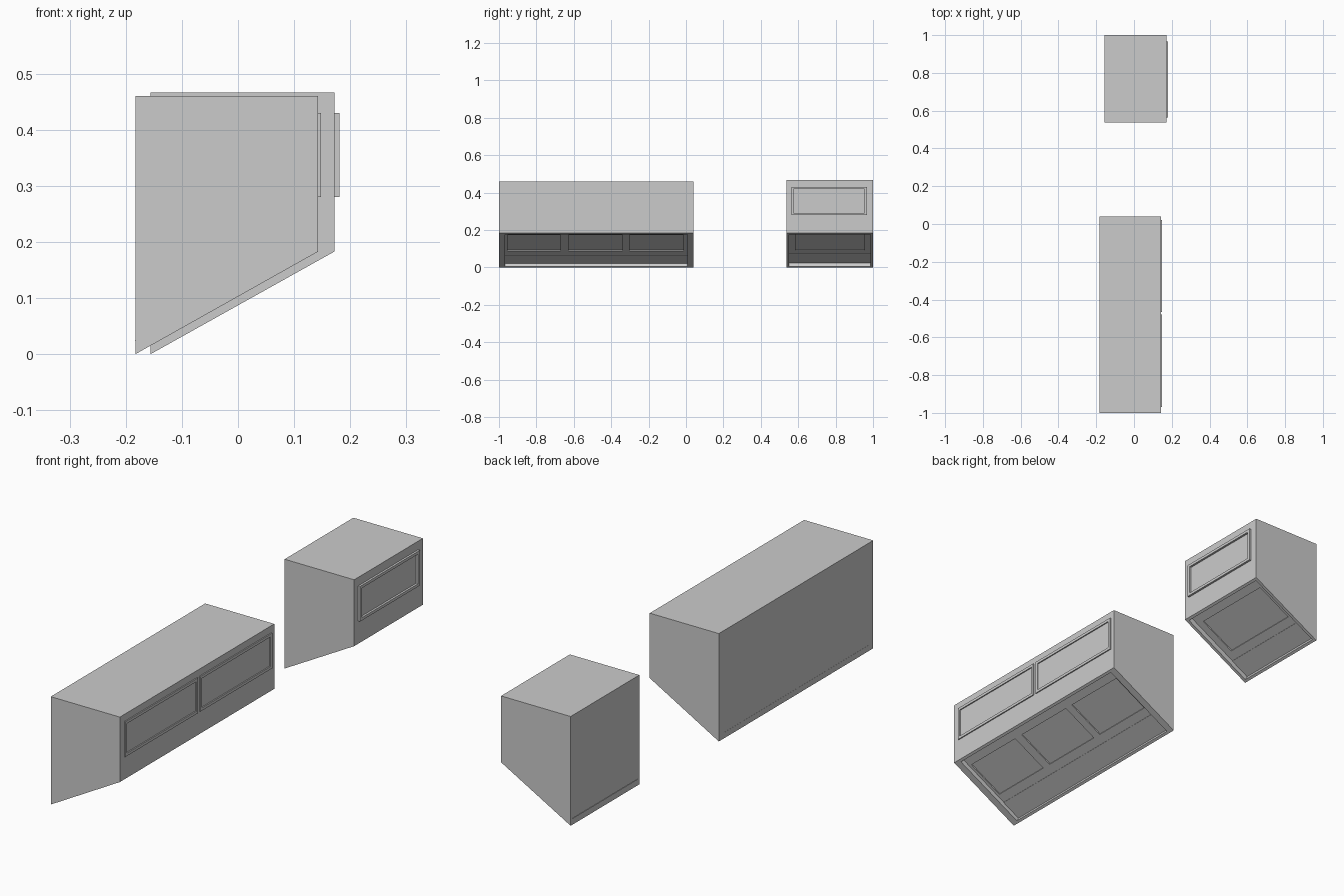
import bpy
import bmesh
import math
from mathutils import Matrix

cube = bpy.data.objects.get("Cube")
if cube:
    bpy.data.objects.remove(cube, do_unlink=True)

grey = bpy.data.materials.new("plain grey")
grey.use_nodes = True
COLOUR = (0.6, 0.6, 0.6, 1)
grey.diffuse_color = COLOUR
grey.node_tree.nodes["Principled BSDF"].inputs["Base Color"].default_value = COLOUR


def add_object(name, bm, matrix=None):
    bmesh.ops.recalc_face_normals(bm, faces=bm.faces)
    mesh = bpy.data.meshes.new(name)
    if matrix:
        bm.transform(matrix)
    bm.to_mesh(mesh)
    bm.free()
    mesh.materials.append(grey)
    obj = bpy.data.objects.new(name, mesh)
    bpy.context.collection.objects.link(obj)
    return obj


def box(name, xs, ys, zs, matrix=None):
    bm = bmesh.new()
    verts = bmesh.ops.create_cube(bm, size=1)["verts"]
    for v in verts:
        v.co = [r[0] if c < 0 else r[1] for c, r in zip(v.co, (xs, ys, zs))]
    return add_object(name, bm, matrix)


def prism(name, profile, y0, y1):
    bm = bmesh.new()
    face = bm.faces.new([bm.verts.new((x, y0, z)) for x, z in profile])
    ext = bmesh.ops.extrude_face_region(bm, geom=[face])["geom"]
    for v in ext:
        if isinstance(v, bmesh.types.BMVert):
            v.co.y = y1
    return add_object(name, bm)


def carve(target, cutter):
    mod = target.modifiers.new("cut", 'BOOLEAN')
    mod.operation = 'DIFFERENCE'
    mod.solver = 'EXACT'
    mod.object = cutter
    bpy.context.view_layer.objects.active = target
    bpy.ops.object.modifier_apply(modifier=mod.name)
    bpy.data.objects.remove(cutter, do_unlink=True)


def frame(name, x, depth, ys, zs, width=0.012):
    # Raised rectangular rim around a flat panel
    obj = box(name, (x - 0.002, x + depth), ys, zs)
    carve(obj, box("rim_cutter", (x - 0.1, x + 0.1),
                   (ys[0] + width, ys[1] - width), (zs[0] + width, zs[1] - width)))


def cabinet(name, xl, xr, top, lip, ys, margin, depth, panels, frames, frame_depth):
    # Wedge-bottomed body
    body = prism(name + "_body", [(xl, 0), (xr, lip), (xr, top), (xl, top)], *ys)
    slope = math.hypot(xr - xl, lip)
    tilt = Matrix.Translation((xl, 0, 0)) @ Matrix.Rotation(-math.atan2(lip, xr - xl), 4, 'Y')
    # Recess in the sloped underside
    inner = (ys[0] + margin, ys[1] - margin)
    carve(body, box("recess_cutter", (0.012, slope - 0.012), inner, (-0.05, depth), tilt))
    # Shallow sunken panels in the recess
    for span in panels:
        carve(body, box("panel_cutter", (0.145, 0.32), span, (0, depth + 0.005), tilt))
    # Thin lower strip of the recess
    box(name + "_lower_plate", (0.012, 0.105), inner, (depth - 0.002, depth + 0.002), tilt)
    # Panel frames on the upright face
    for i, span in enumerate(frames):
        frame(f"{name}_panel_frame_{i + 1}", xr, frame_depth, span, (0.28, 0.43))


cabinet("long_cabinet", -0.183, 0.143, 0.46, 0.183, (-1, 0.04), 0.032, 0.02,
        [(-0.955, -0.67), (-0.628, -0.34), (-0.302, -0.013)],
        [(-0.97, -0.48), (-0.465, 0.02)], 0.005)
cabinet("short_cabinet", -0.156, 0.172, 0.466, 0.183, (0.537, 1), 0.014, 0.022,
        [(0.585, 0.955)], [(0.564, 0.967)], 0.009)
